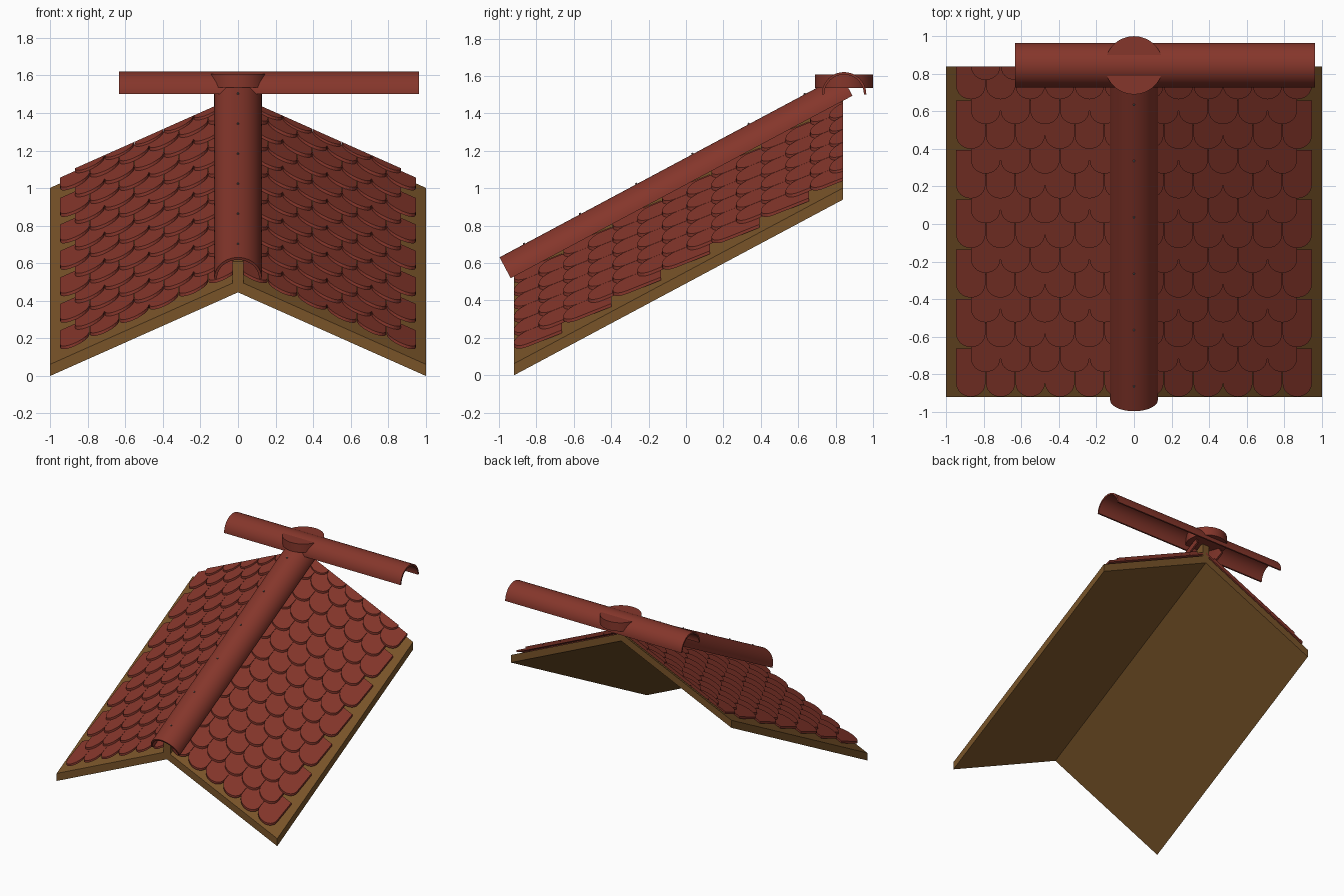
import bpy, bmesh, math
from mathutils import Vector

if "Cube" in bpy.data.objects:
    bpy.data.objects.remove(bpy.data.objects["Cube"])

SX, SY = 0.445, 0.534            # roof fall sideways, roof rise towards the back
Y0, Y1, DECK = -0.92, 0.84, 0.062


def material(name, color):
    m = bpy.data.materials.new(name)
    m.diffuse_color = (*color, 1)
    m.use_nodes = True
    m.node_tree.nodes["Principled BSDF"].inputs["Base Color"].default_value = m.diffuse_color
    return m


red = material("clay_red", (0.235, 0.037, 0.024))
brown = material("timber_brown", (0.19, 0.088, 0.022))
grey = material("screw_grey", (0.16, 0.12, 0.11))


def roof_z(x, y):                # underside of the deck
    return SX * (1 - abs(x)) + SY * (y - Y0)


def finish(name, bm, mat, smooth=False):
    bmesh.ops.recalc_face_normals(bm, faces=bm.faces)
    me = bpy.data.meshes.new(name)
    bm.to_mesh(me)
    bm.free()
    me.materials.append(mat)
    ob = bpy.data.objects.new(name, me)
    bpy.context.collection.objects.link(ob)
    if smooth:
        bpy.ops.object.select_all(action='DESELECT')
        ob.select_set(True)
        bpy.context.view_layer.objects.active = ob
        bpy.ops.object.shade_smooth_by_angle(angle=math.radians(35))
    return ob


def prism(bm, lower, upper):     # closed solid between two matching loops
    a = [bm.verts.new(p) for p in lower]
    b = [bm.verts.new(p) for p in upper]
    bm.faces.new(a)
    bm.faces.new(b)
    n = len(a)
    for i in range(n):
        bm.faces.new((a[i], a[(i + 1) % n], b[(i + 1) % n], b[i]))


def half_tube(name, start, end, side, up, r, t, seg=24):
    ring = []
    for rad, order in ((r, range(seg + 1)), (r - t, range(seg, -1, -1))):
        for i in order:
            a = math.pi * i / seg
            ring.append(side * (rad * math.cos(a)) + up * (rad * math.sin(a)))
    bm = bmesh.new()
    prism(bm, [start + p for p in ring], [end + p for p in ring])
    return finish(name, bm, red, True)


# Timber deck: folded slab with vertical edges
bm = bmesh.new()
outline = [(-1, 0), (0, 0), (1, 0), (1, DECK), (0, DECK), (-1, DECK)]
prism(bm, [(x, Y0, roof_z(x, Y0) + h) for x, h in outline],
      [(x, Y1, roof_z(x, Y1) + h) for x, h in outline])
finish("roof_deck", bm, brown)

# Hip batten below the hip cap
bm = bmesh.new()
batten = [(-0.03, 0.48), (0.03, 0.48), (0.03, 0.61), (-0.03, 0.61)]
prism(bm, [(x, Y0, z) for x, z in batten],
      [(x, Y1, z + SY * (Y1 - Y0)) for x, z in batten])
finish("hip_batten", bm, brown)

# Rounded tiles, staggered rows mirrored over the hip
PITCH, W, T, LIFT = 0.132, 0.158, 0.017, 0.038


def tile(bm, cx, y0, y1):
    hw = W / 2 - 0.001
    plan = [(cx + hw, y1), (cx - hw, y1)]
    for i in range(13):
        a = math.pi * i / 12
        plan.append((cx - hw * math.cos(a), y0 + 0.072 * (1 - math.sin(a))))

    def loop(h):
        return [(x, y, roof_z(x, y) + DECK + LIFT + h - (y - y0) * 0.018 / PITCH)
                for x, y in plan]
    prism(bm, loop(0), loop(T))


for side, name in ((-1, "left_tiles"), (1, "right_tiles")):
    bm = bmesh.new()
    for k in range(14):
        y = Y0 + k * PITCH
        odd = k % 2
        if y + 0.072 > Y1:       # last row is only a sliver of the tile noses
            y = Y1 - 0.073
        for c in range(6 - odd):
            tile(bm, side * W * (c + 0.5 + odd * 0.5), y, min(y + PITCH * 1.95, Y1))
    finish(name, bm, red)

# Hip cap running up the hip line
along = Vector((0, 1, SY)).normalized()
up = Vector((0, -along.z, along.y))
X = Vector((1, 0, 0))
foot = Vector((0, -0.937, 0.519))
half_tube("hip_cap", foot, foot + along * (1.827 / along.y), X, up, 0.127, 0.015)

# Screws along the hip cap
bm = bmesh.new()
rot = Vector((0, 0, 1)).rotation_difference(up).to_matrix()
for k in range(6):
    r = bmesh.ops.create_cone(bm, cap_ends=True, segments=10, radius1=0.007,
                              radius2=0.005, depth=0.01)
    y = -0.865 + 0.3 * k
    pos = foot + along * ((y - foot.y + up.y * -0.127) / along.y) + up * 0.129
    for v in r["verts"]:
        v.co = rot @ v.co + pos
finish("hip_screws", bm, grey)

# Ridge cap across the top
half_tube("ridge_cap", Vector((-0.635, 0.845, 1.502)), Vector((0.965, 0.845, 1.502)),
          Vector((0, 1, 0)), Vector((0, 0, 1)), 0.119, 0.013)

# Round junction cap where hip and ridge meet
bm = bmesh.new()
bmesh.ops.create_cone(bm, cap_ends=True, segments=48, radius1=0.155, radius2=0.155, depth=0.07)
bmesh.ops.translate(bm, verts=bm.verts, vec=(0, 0.845, 1.572))
finish("junction_cap", bm, red, True)
